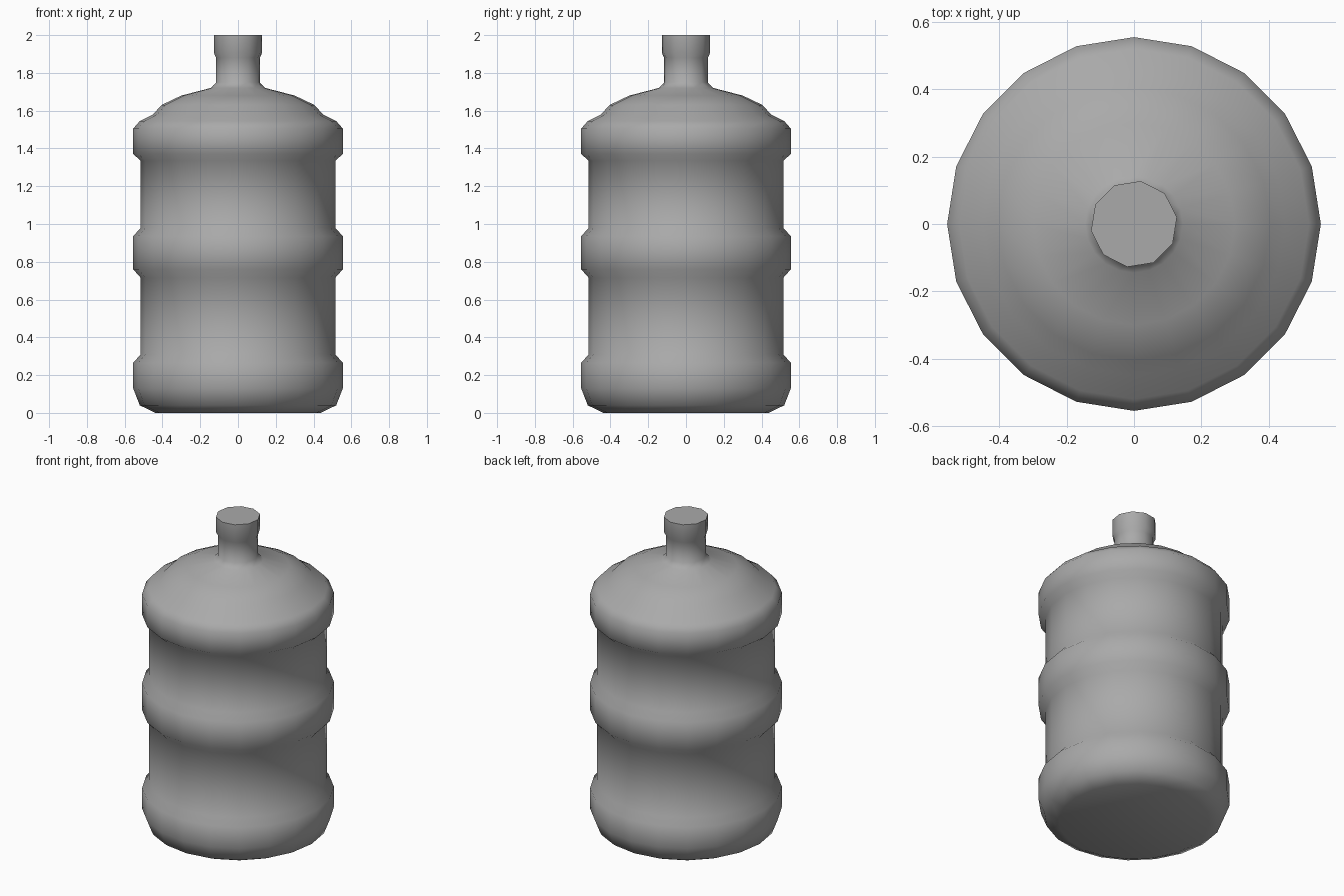
import bpy
import bmesh
from math import cos, sin, radians, tau

cube = bpy.data.objects.get("Cube")
if cube:
    bpy.data.objects.remove(cube, do_unlink=True)

# Single grey plastic
plastic = bpy.data.materials.new("grey plastic")
plastic.use_nodes = True
grey = (0.4, 0.4, 0.4, 1)
plastic.diffuse_color = grey
plastic.node_tree.nodes["Principled BSDF"].inputs["Base Color"].default_value = grey

BODY_SIDES = 20
NECK_SIDES = BODY_SIDES // 2

# (radius, height) from the base up to the shoulder
body_profile = [
    (0.437, 0), (0.52, 0.04), (0.555, 0.13), (0.555, 0.265),   # base band
    (0.515, 0.31), (0.515, 0.715),                             # lower wall
    (0.555, 0.76), (0.555, 0.935),                             # middle band
    (0.515, 0.98), (0.515, 1.335),                             # upper wall
    (0.555, 1.37), (0.555, 1.505), (0.52, 1.545),              # top band
    (0.45, 1.58), (0.405, 1.63), (0.3, 1.68), (0.145, 1.72),   # dome
]
# Narrow neck with a wider lip
neck_profile = [(0.117, 1.75), (0.117, 1.88), (0.129, 1.905), (0.129, 2)]


def add_ring(bm, radius, z, sides, turn=0):
    angles = [turn + tau * i / sides for i in range(sides)]
    return [bm.verts.new((radius * cos(a), radius * sin(a), z)) for a in angles]


def join_rings(bm, lower, upper):
    n = len(lower)
    for i in range(n):
        j = (i + 1) % n
        bm.faces.new((lower[i], lower[j], upper[j], upper[i]))


bm = bmesh.new()
body = [add_ring(bm, r, z, BODY_SIDES) for r, z in body_profile]
# Each neck corner sits midway between a pair of body corners
neck = [add_ring(bm, r, z, NECK_SIDES, radians(9)) for r, z in neck_profile]
for rings in (body, neck):
    for lower, upper in zip(rings, rings[1:]):
        join_rings(bm, lower, upper)

# Flare that halves the side count from dome to neck
dome, collar = body[-1], neck[0]
for i in range(NECK_SIDES):
    a, b, c = (dome[(2 * i + k) % BODY_SIDES] for k in range(3))
    bm.faces.new((a, b, collar[i]))
    bm.faces.new((b, c, collar[(i + 1) % NECK_SIDES], collar[i]))

# Closed base and top
bm.faces.new(reversed(body[0]))
bm.faces.new(neck[-1])
bmesh.ops.recalc_face_normals(bm, faces=bm.faces)

mesh = bpy.data.meshes.new("water_bottle")
bm.to_mesh(mesh)
bm.free()
mesh.materials.append(plastic)
bottle = bpy.data.objects.new("water_bottle", mesh)
bpy.context.collection.objects.link(bottle)

# Smooth shading with a sharp rim
bpy.ops.object.select_all(action="DESELECT")
bottle.select_set(True)
bpy.context.view_layer.objects.active = bottle
bpy.ops.object.shade_smooth_by_angle(angle=radians(65))
